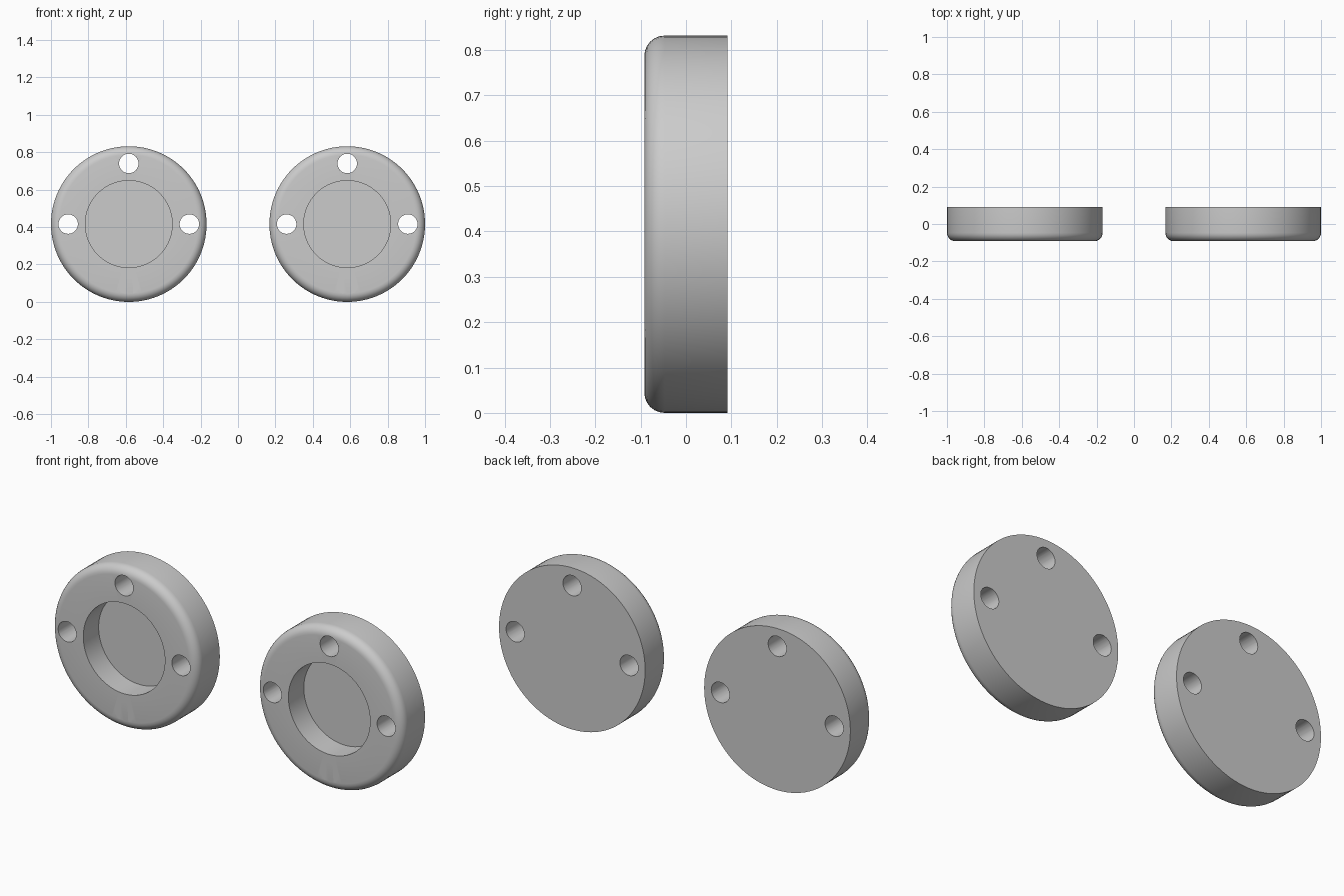
import bpy, bmesh
from math import radians, sin, cos, pi, tau

if "Cube" in bpy.data.objects:
    bpy.data.objects.remove(bpy.data.objects["Cube"])

R, HALF, FILLET = 0.416, 0.092, 0.045      # flange radius, half thickness, front edge radius
RECESS_R, RECESS_D = 0.2325, 0.125         # front pocket
HOLE_R, HOLE_RING = 0.052, 0.324           # bolt holes
SEGMENTS = 96


def new_object(name, bm, location):
    bmesh.ops.recalc_face_normals(bm, faces=bm.faces)
    mesh = bpy.data.meshes.new(name)
    bm.to_mesh(mesh)
    bm.free()
    obj = bpy.data.objects.new(name, mesh)
    obj.location = location
    bpy.context.collection.objects.link(obj)
    return obj


def flange_body(name, location):
    # Half section (radius, y), revolved about the y axis
    floor = -HALF + RECESS_D
    profile = [(0, floor), (RECESS_R, floor), (RECESS_R, -HALF)]
    for i in range(7):
        a = pi / 2 * i / 6
        profile.append((R - FILLET + FILLET * sin(a), -HALF + FILLET - FILLET * cos(a)))
    profile += [(R, HALF), (0, HALF)]
    bm = bmesh.new()
    verts = [bm.verts.new((r, y, 0)) for r, y in profile]
    edges = [bm.edges.new(pair) for pair in zip(verts, verts[1:])]
    bmesh.ops.spin(bm, geom=verts + edges, cent=(0, 0, 0), axis=(0, 1, 0),
                   angle=tau, steps=SEGMENTS, use_duplicate=False)
    bmesh.ops.remove_doubles(bm, verts=bm.verts, dist=1e-5)
    return new_object(name, bm, location)


def bolt_hole_cutter(name, location):
    # Four through pins on the bolt circle
    bm = bmesh.new()
    for i in range(4):
        a = i * pi / 2
        made = bmesh.ops.create_cone(bm, cap_ends=True, segments=40, radius1=HOLE_R,
                                     radius2=HOLE_R, depth=HALF * 4)["verts"]
        for v in made:
            x, y, z = v.co
            v.co = (x + HOLE_RING * cos(a), z, y + HOLE_RING * sin(a))
    return new_object(name, bm, location)


# Two identical flanges, side by side
for side, x in (("left", -0.584), ("right", 0.584)):
    place = (x, 0, R)
    flange = flange_body(side + "_flange", place)
    cutter = bolt_hole_cutter(side + "_hole_cutter", place)
    bpy.ops.object.select_all(action='DESELECT')
    flange.select_set(True)
    bpy.context.view_layer.objects.active = flange
    cut = flange.modifiers.new("bolt_holes", 'BOOLEAN')
    cut.operation = 'DIFFERENCE'
    cut.solver = 'EXACT'
    cut.object = cutter
    bpy.ops.object.modifier_apply(modifier=cut.name)
    bpy.data.objects.remove(cutter, do_unlink=True)
    bpy.ops.object.shade_smooth_by_angle(angle=radians(30))
